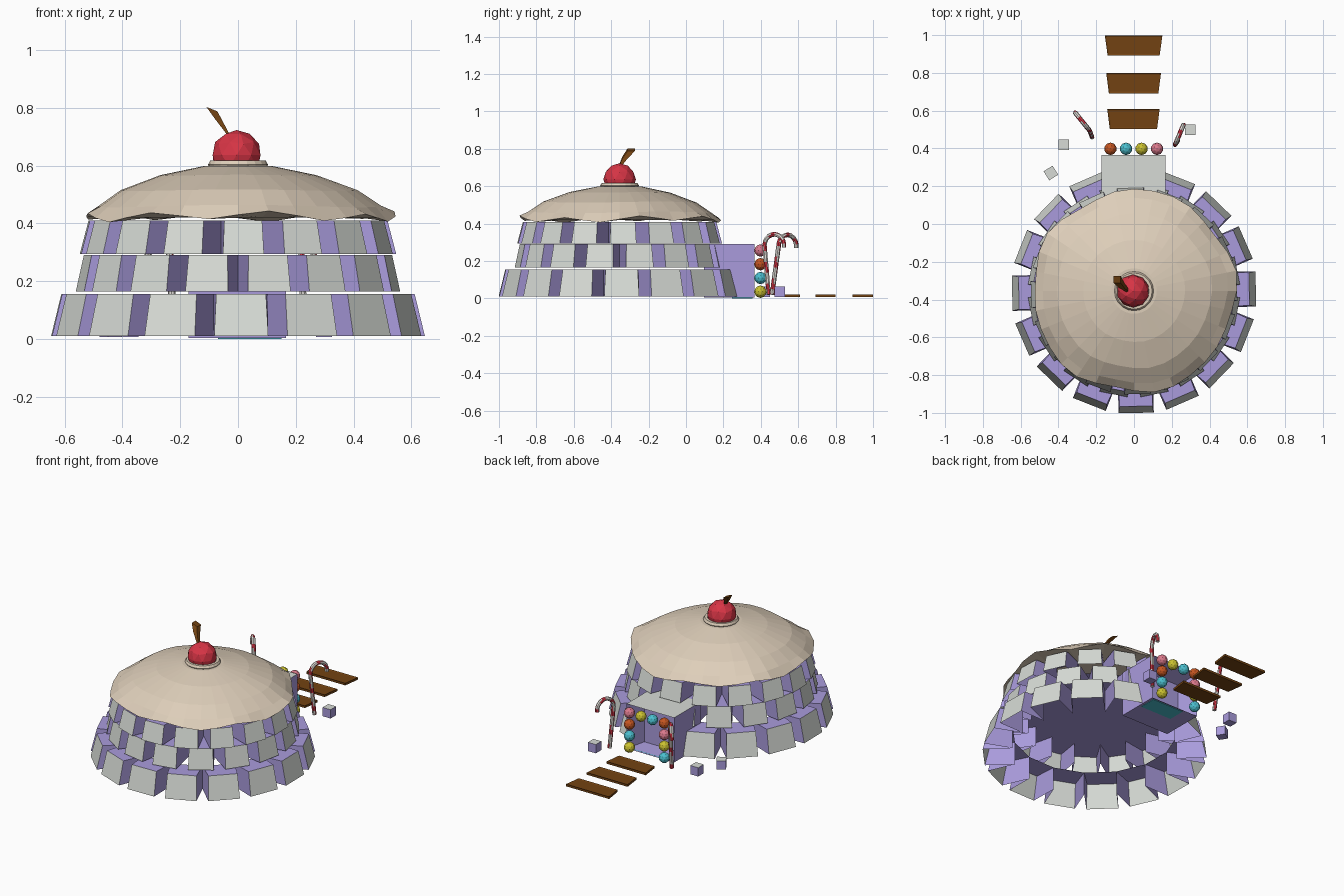
import bpy, bmesh, math
from math import pi, sin, cos, radians
from mathutils import Vector, Matrix

if "Cube" in bpy.data.objects:
    bpy.data.objects.remove(bpy.data.objects["Cube"])

CY = -0.355  # dome centre along y


def material(name, rgb):
    m = bpy.data.materials.new(name)
    m.use_nodes = True
    m.diffuse_color = (*rgb, 1)
    m.node_tree.nodes["Principled BSDF"].inputs["Base Color"].default_value = (*rgb, 1)
    return m


grey = material("sugar grey", (.68, .71, .67))
purple = material("grape purple", (.40, .33, .72))
cream = material("cream", (.73, .62, .49))
red = material("cherry red", (.68, .035, .06))
brown = material("chocolate brown", (.17, .055, .006))
teal = material("teal", (.07, .52, .62))
yellow = material("lemon yellow", (.6, .54, .03))
pink = material("candy pink", (.7, .19, .26))
orange = material("candy orange", (.55, .09, .015))
white = material("cane white", (.75, .72, .68))


def finish(name, bm, mats):
    me = bpy.data.meshes.new(name)
    bmesh.ops.recalc_face_normals(bm, faces=bm.faces[:])
    bm.to_mesh(me)
    bm.free()
    for m in mats:
        me.materials.append(m)
    ob = bpy.data.objects.new(name, me)
    bpy.context.scene.collection.objects.link(ob)
    return ob


def box(name, centre, size, mats, rot=0, rule=None):
    bm = bmesh.new()
    bmesh.ops.create_cube(bm, size=1, matrix=Matrix.Diagonal((*size, 1)))
    for f in bm.faces:
        f.material_index = rule(f) if rule else 0
    bm.transform(Matrix.Translation(centre) @ Matrix.Rotation(rot, 4, 'Z'))
    return finish(name, bm, mats)


# Rings of wall blocks: grey outer face, purple sides, open towards the inside
def block_ring(name, z0, z1, r0, r1, width, turn, skip=()):
    bm = bmesh.new()
    inner = width / 2 / math.tan(pi / 16)
    for i in range(16):
        if i in skip:
            continue
        a = -pi / 2 + i * pi / 8 + turn
        spin = Matrix.Translation((0, CY, 0)) @ Matrix.Rotation(a, 4, 'Z')

        def rect(z, r, w):
            pts = [(inner, -width / 2), (r, -w / 2), (r, w / 2), (inner, width / 2)]
            return [bm.verts.new(spin @ Vector((x, y, z))) for x, y in pts]
        lo, hi = rect(z0, r0, width), rect(z1, r1, width * .92)
        for k in range(3):
            f = bm.faces.new((lo[k], lo[k + 1], hi[k + 1], hi[k]))
            f.material_index = 0 if k == 1 else 1
        bm.faces.new(hi).material_index = 1
    return finish(name, bm, [grey, purple])


block_ring("lower_wall", .01, .155, .645, .61, .187, radians(1), skip=(8,))
block_ring("middle_wall", .165, .29, .557, .53, .15, pi / 16)
block_ring("upper_wall", .295, .41, .545, .515, .142, radians(2))


# Ceiling inside the dome
def disc(name, r, z, mat):
    bm = bmesh.new()
    bmesh.ops.create_circle(bm, cap_ends=True, segments=16, radius=r,
                            matrix=Matrix.Translation((0, CY, z)))
    finish(name, bm, [mat])


disc("ceiling", .44, .292, purple)

# Cream topping with a drooping scalloped rim and closed underside
bm = bmesh.new()
N = 32
profile = [(.12, .598), (.27, .567), (.41, .515), (.49, .46), (.535, .41), (.43, .42)]
rings = []
for k, (r, z) in enumerate(profile):
    ring = []
    for i in range(N):
        a = 2 * pi * i / N
        rim = k / 4 if k < 5 else 0
        rr = r * (1 + .022 * rim * sin(5 * a + 1) + .012 * rim * sin(8 * a))
        zz = z + (.014 * (1 + sin(8 * a)) * (k == 4)) + .006 * rim * sin(3 * a)
        ring.append(bm.verts.new((rr * cos(a), CY + rr * sin(a), zz)))
    rings.append(ring)
for p, q in zip(rings, rings[1:]):
    for i in range(N):
        j = (i + 1) % N
        bm.faces.new((p[i], p[j], q[j], q[i]))
bm.faces.new(rings[0])
bm.faces.new(rings[-1])
finish("cream_topping", bm, [cream])

# Cream swirl around the cherry
bpy.ops.mesh.primitive_torus_add(major_radius=.088, minor_radius=.016, major_segments=20,
                                 minor_segments=6, location=(0, CY, .603))
swirl = bpy.context.object
swirl.name = "cream_swirl"
swirl.data.materials.append(cream)


def ball(name, loc, r, mat):
    bm = bmesh.new()
    bmesh.ops.create_icosphere(bm, subdivisions=2, radius=r, matrix=Matrix.Translation(loc))
    finish(name, bm, [mat])


ball("cherry", (-.005, CY, .636), .087, red)

# Flared cherry stem, swept through three square sections
bm = bmesh.new()
stem = [((-.032, CY, .705), .006), ((-.065, CY + .03, .755), .014), ((-.09, CY + .062, .795), .019)]
last = None
for (x, y, z), h in stem:
    ring = [bm.verts.new((x + h * sx, y + h * sy, z - .4 * h * sx))
            for sx, sy in ((-1, -1), (1, -1), (1, 1), (-1, 1))]
    if last:
        for i in range(4):
            j = (i + 1) % 4
            bm.faces.new((last[i], last[j], ring[j], ring[i]))
    else:
        bm.faces.new(ring)
    last = ring
bm.faces.new(last)
finish("cherry_stem", bm, [brown])

# Entrance block with grey roof and a recessed doorway
bm = bmesh.new()
bmesh.ops.create_cube(bm, size=1, matrix=Matrix.Translation((-.003, .23, .147))
                      @ Matrix.Diagonal((.337, .27, .286, 1)))
front = max(bm.faces, key=lambda f: f.calc_center_median().y)
bmesh.ops.inset_region(bm, faces=[front], thickness=.06)
for v in front.verts:
    v.co.y -= .12
    if v.co.z < .1:
        v.co.z = .012
bm.normal_update()
for f in bm.faces:
    f.material_index = 0 if f.normal.z > .9 and f.calc_center_median().z > .28 else 1
finish("entrance", bm, [grey, purple])

# Teal underside of the entrance floor
box("entrance_floor", (.04, .3, .003), (.22, .11, .004), [teal])

# Candy balls framing the doorway
for x, colours in ((.122, (yellow, teal, orange, pink)), (-.125, (teal, yellow, pink, orange))):
    for k, mat in enumerate(colours):
        ball("door_candy", (x, .398, .036 + .0735 * k), .033, mat)
for x, mat in ((-.042, teal), (.04, yellow)):
    ball("lintel_candy", (x, .398, .256), .033, mat)


# Chocolate planks with a raised rim
def plank(y, w_front, w_back, cx):
    bm = bmesh.new()
    bmesh.ops.create_cube(bm, size=1, matrix=Matrix.Diagonal((1, .108, .014, 1)))
    for v in bm.verts:
        v.co.x *= w_back if v.co.y > 0 else w_front
    top = max(bm.faces, key=lambda f: f.calc_center_median().z)
    bmesh.ops.inset_region(bm, faces=[top], thickness=.012, depth=-.004)
    bm.transform(Matrix.Translation((cx, y, .015)))
    finish("path_plank", bm, [brown])


plank(.556, .25, .278, -.003)
plank(.746, .262, .29, -.002)
plank(.945, .275, .305, -.002)


# Striped candy canes: a tube swept along a hooked path
def cane(name, base, bend, tip, height):
    base, bend, tip = Vector((*base, .02)), Vector((*bend, height - .06)), Vector((*tip, height - .06))
    path = [base.lerp(bend, t / 9) for t in range(9)]
    mid, half = (bend + tip) / 2, (bend - tip) / 2
    for t in range(11):
        a = pi * t / 10 * 1.05
        path.append(mid + half * cos(a) + Vector((0, 0, .06 * sin(a))))
    bm = bmesh.new()
    side = Vector((-half.y, half.x, 0)).normalized()
    last = None
    for n, p in enumerate(path):
        d = (path[min(n + 1, len(path) - 1)] - path[max(n - 1, 0)]).normalized()
        u = d.cross(side).normalized()
        v = d.cross(u)
        ring = [bm.verts.new(p + .0125 * (u * cos(k * pi / 4) + v * sin(k * pi / 4))) for k in range(8)]
        if last:
            for i in range(8):
                j = (i + 1) % 8
                f = bm.faces.new((last[i], last[j], ring[j], ring[i]))
                f.material_index = 1 if (n * 2 + i) % 8 < 3 else 0
        else:
            bm.faces.new(ring)
        last = ring
    bm.faces.new(last)
    finish(name, bm, [white, red])


cane("right_candy_cane", (-.222, .46), (-.235, .495), (-.312, .59), .34)
cane("left_candy_cane", (.232, .442), (.218, .42), (.262, .525), .343)

# Loose sugar cubes
for x, y, rot in ((-.372, .42, 0), (.297, .5, 0), (-.44, .27, radians(32))):
    box("sugar_cube", (x, y, .035), (.056, .056, .056), [grey, purple], rot,
        lambda f: 0 if f.normal.z > .9 else 1)
